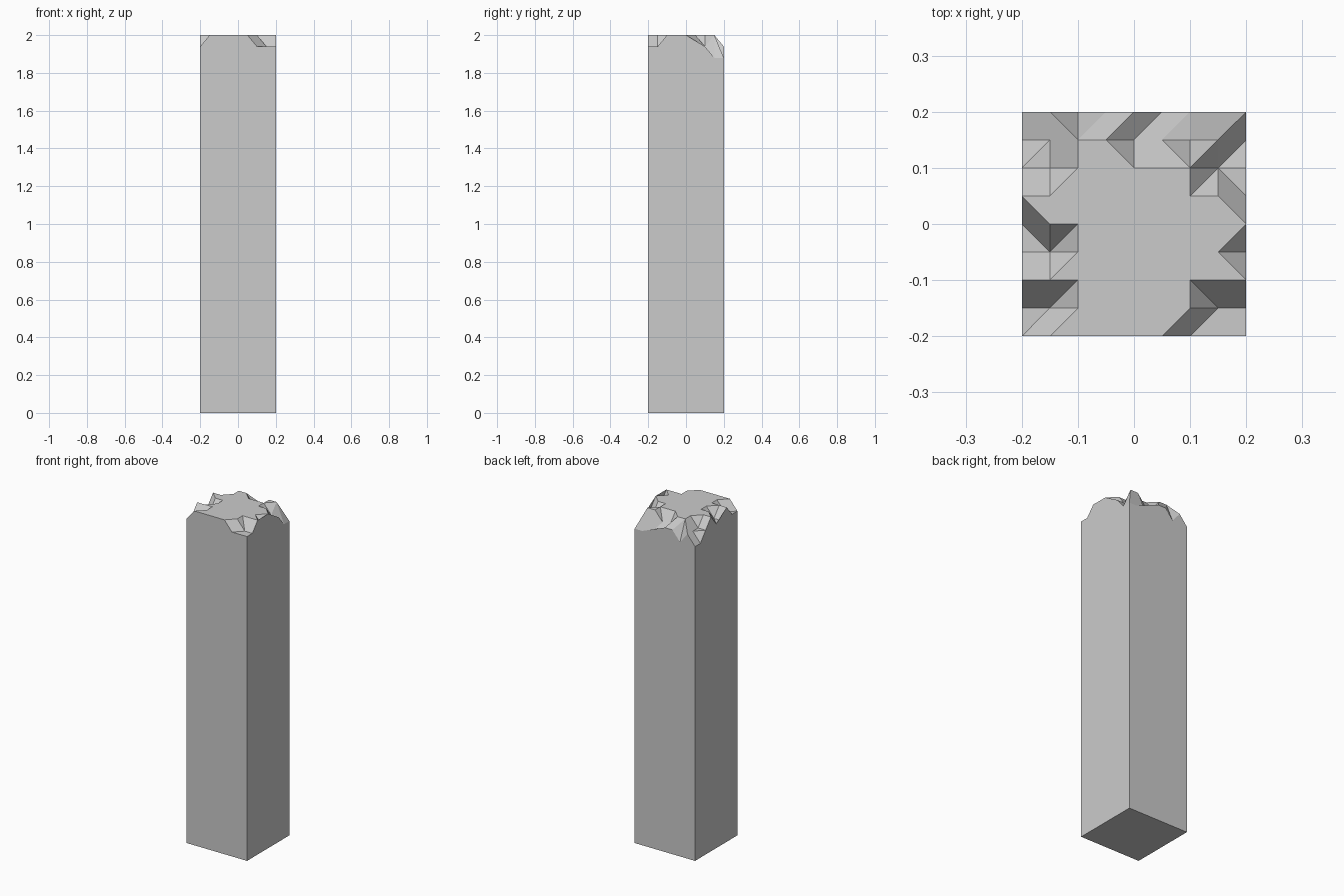
import bpy, bmesh

if "Cube" in bpy.data.objects:
    bpy.data.objects.remove(bpy.data.objects["Cube"])

N, CELL, STEP = 8, 0.05, 0.06

# Chip depth (in steps) of the broken top, one row per y from front to back
DEPTH = ["100000111",
         "110000011",
         "000000000",
         "110000001",
         "100000000",
         "000000001",
         "110000011",
         "210011002",
         "212112222"]
# Cells whose facet crease runs the other way
FLIPPED = {(0, 3), (0, 4), (6, 1), (7, 2), (7, 4), (7, 5), (3, 6), (5, 6), (1, 7)}

bm = bmesh.new()

# Chipped top surface
top = {(i, j): bm.verts.new((-0.2 + CELL * i, -0.2 + CELL * j,
                             2.0 - STEP * int(DEPTH[j][i])))
       for i in range(N + 1) for j in range(N + 1)}
for i in range(N):
    for j in range(N):
        a, b, c, d = top[i, j], top[i + 1, j], top[i + 1, j + 1], top[i, j + 1]
        tris = [(a, b, d), (b, c, d)] if (i, j) in FLIPPED else [(a, b, c), (a, c, d)]
        for t in tris:
            bm.faces.new(t)

# Flat shaft walls that follow the broken rim
base = [bm.verts.new((x, y, 0)) for x, y in
        ((-0.2, -0.2), (0.2, -0.2), (0.2, 0.2), (-0.2, 0.2))]
rims = [[top[k, 0] for k in range(N + 1)],
        [top[N, k] for k in range(N + 1)],
        [top[N - k, N] for k in range(N + 1)],
        [top[0, N - k] for k in range(N + 1)]]
walls = []
for s, rim in enumerate(rims):
    walls.append(bm.faces.new([base[s], base[(s + 1) % 4]] + rim[::-1]))
bm.faces.new(base[::-1])
bmesh.ops.triangulate(bm, faces=walls)
bmesh.ops.dissolve_limit(bm, angle_limit=0.01, verts=bm.verts, edges=bm.edges)

mesh = bpy.data.meshes.new("broken_pillar")
bm.to_mesh(mesh)
bm.free()
bpy.context.collection.objects.link(bpy.data.objects.new("broken_pillar", mesh))
